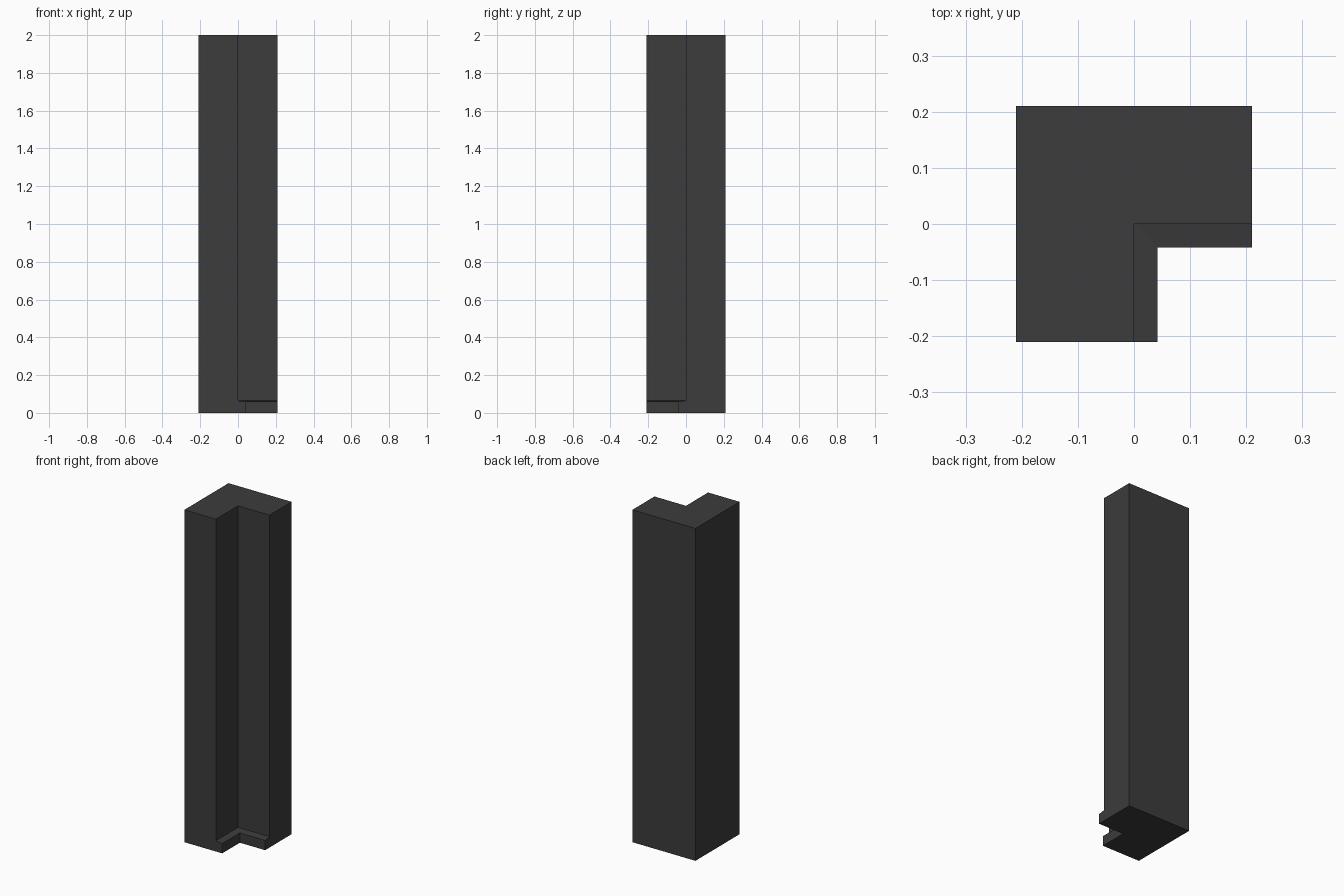
import bpy
import bmesh

cube = bpy.data.objects.get("Cube")
if cube:
    bpy.data.objects.remove(cube, do_unlink=True)

HALF = 0.21      # half width of the column
LEDGE = 0.042    # how far the foot stands out in the inner corner


def material(name, colour):
    mat = bpy.data.materials.new(name)
    mat.use_nodes = True
    mat.diffuse_color = colour
    mat.node_tree.nodes["Principled BSDF"].inputs["Base Color"].default_value = colour
    return mat


def corner_outline(step):
    """L-shaped outline whose inner corner is moved outwards by step."""
    return [(-HALF, -HALF), (step, -HALF), (step, -step),
            (HALF, -step), (HALF, HALF), (-HALF, HALF)]


# Corner column: foot, gently sloped ledge and tall shaft in one closed loft
bm = bmesh.new()
levels = [(0, LEDGE), (0.059, LEDGE), (0.065, 0), (2, 0)]
rings = [[bm.verts.new((x, y, z)) for x, y in corner_outline(step)]
         for z, step in levels]
for low, high in zip(rings, rings[1:]):
    for i in range(len(low)):
        j = (i + 1) % len(low)
        bm.faces.new((low[i], low[j], high[j], high[i]))
bm.faces.new(reversed(rings[0]))
bm.faces.new(rings[-1])
bmesh.ops.recalc_face_normals(bm, faces=bm.faces)

mesh = bpy.data.meshes.new("corner_column")
bm.to_mesh(mesh)
bm.free()
mesh.materials.append(material("dark grey", (0.045, 0.045, 0.045, 1)))
column = bpy.data.objects.new("corner_column", mesh)
bpy.context.collection.objects.link(column)
